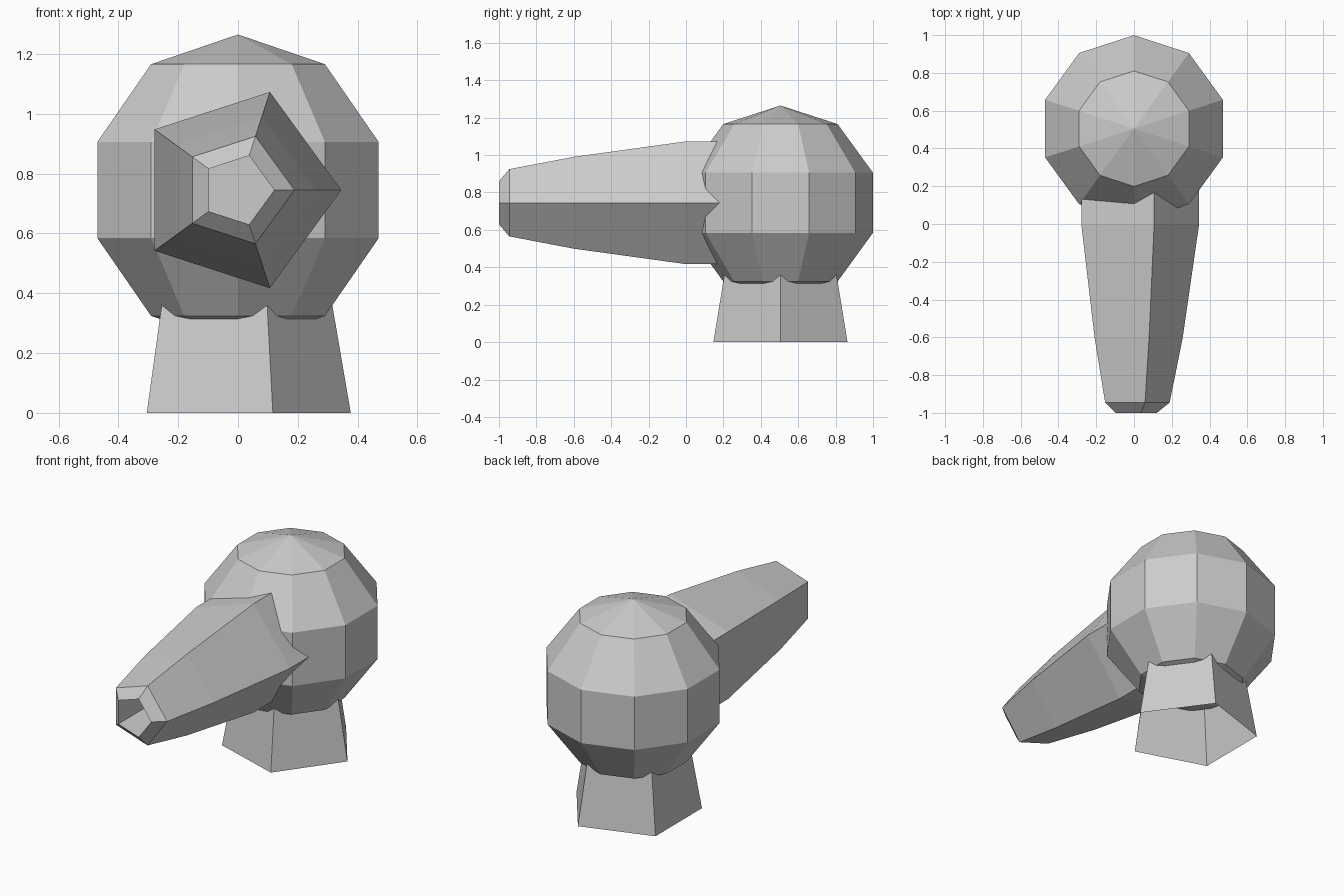
import bpy, bmesh
from math import sin, cos, pi, radians
from mathutils import Vector, Matrix

if "Cube" in bpy.data.objects:
    bpy.data.objects.remove(bpy.data.objects["Cube"])


def loft(name, profile, sides, start, matrix, cap_end=False):
    """Turn (radius, height) stations into a faceted tube; radius 0 makes a tip."""
    bm = bmesh.new()
    rings = []
    for r, h in profile:
        if r == 0:
            rings.append([bm.verts.new((0, 0, h))] * sides)
        else:
            rings.append([bm.verts.new((r * cos(start + 2 * pi * i / sides),
                                        r * sin(start + 2 * pi * i / sides), h))
                          for i in range(sides)])
    for a, b in zip(rings, rings[1:]):
        for i in range(sides):
            j = (i + 1) % sides
            corners = dict.fromkeys((a[i], a[j], b[j], b[i]))
            bm.faces.new(list(corners))
    if cap_end:
        bm.faces.new(rings[-1])
    bm.transform(matrix)
    bmesh.ops.recalc_face_normals(bm, faces=bm.faces[:])
    mesh = bpy.data.meshes.new(name)
    bm.to_mesh(mesh)
    bm.free()
    obj = bpy.data.objects.new(name, mesh)
    bpy.context.collection.objects.link(obj)
    return obj


CENTRE = Vector((0, 0.505, 0.745))
R = 0.52

# Round body: ten segments, five rings
ball = [(0, -R)] + [(R * sin(k * pi / 5), -R * cos(k * pi / 5)) for k in range(1, 5)] + [(0, R)]
loft("round_body", ball, 10, radians(18), Matrix.Translation(CENTRE))

# Five-sided tapered stand, open underneath, running up into the body
loft("stand", [(0.377, 0), (0.30, 0.45)], 5, 0, Matrix.Translation((0, CENTRE.y, 0)))

# Five-sided barrel: rear, taper, bevelled muzzle, then the bore and its floor
barrel = [(0, -0.3), (0.345, -0.3), (0.345, 0), (0.258, 0.6), (0.189, 0.945),
          (0.121, 1.0), (0.121, 0.6)]
to_front = Matrix.Translation((0, 0, CENTRE.z)) @ Matrix.Rotation(radians(90), 4, 'X')
loft("barrel", barrel, 5, 0, to_front, cap_end=True)
